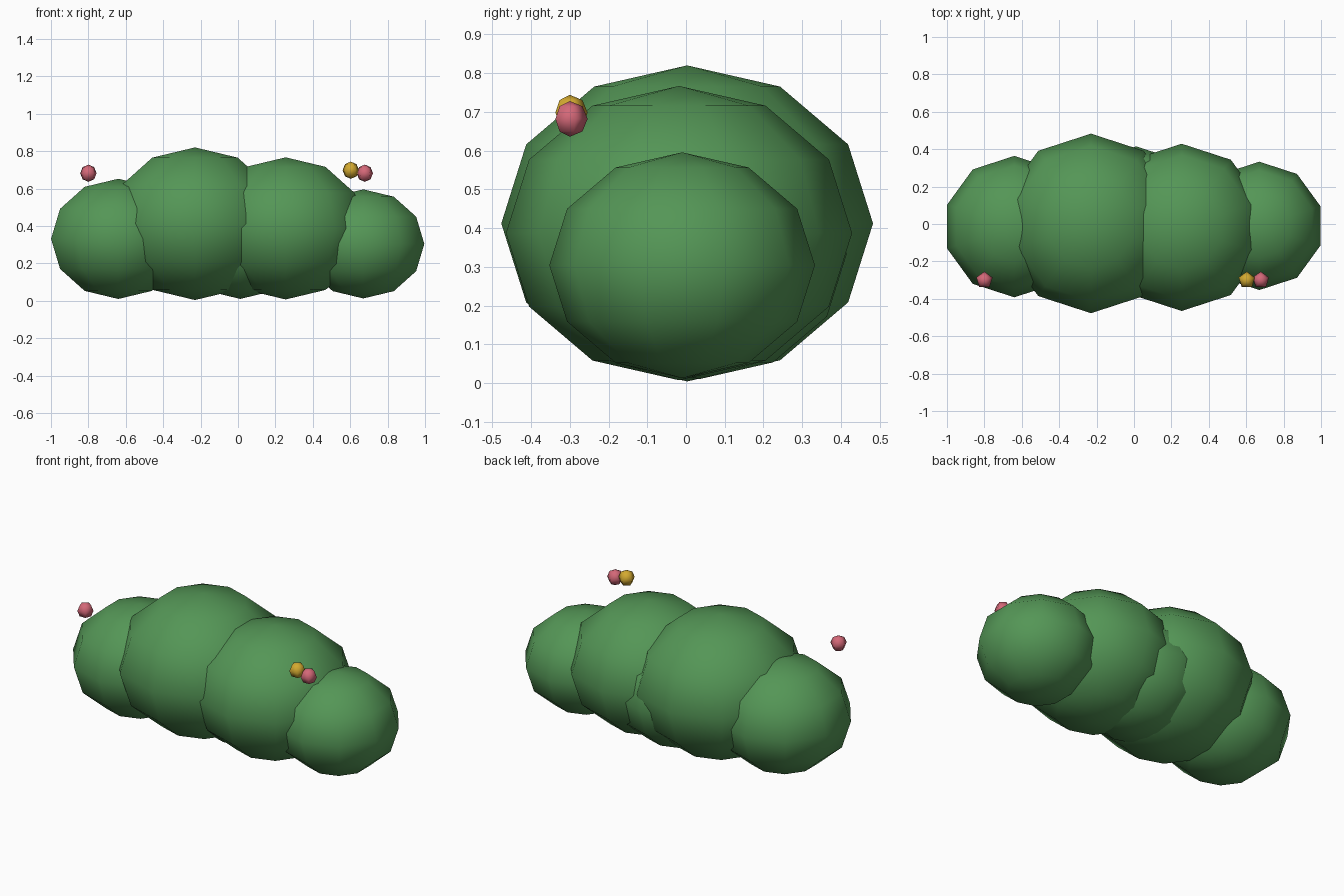
import bpy, bmesh
from mathutils import Matrix

if "Cube" in bpy.data.objects:
    bpy.data.objects.remove(bpy.data.objects["Cube"])


def material(name, rgb):
    # sRGB bytes to linear
    m = bpy.data.materials.new(name)
    lin = [((c / 255 + 0.055) / 1.055) ** 2.4 for c in rgb]
    m.diffuse_color = (*lin, 1)
    m.use_nodes = True
    m.node_tree.nodes["Principled BSDF"].inputs["Base Color"].default_value = m.diffuse_color
    return m


leaf = material("leaf_green", (84, 150, 86))
pink = material("berry_pink", (212, 104, 120))
gold = material("berry_gold", (212, 170, 48))


def ball(name, loc, r, rz, segments, rings, mat):
    """Low-poly smooth ball with its poles on z and a vertex column facing +y."""
    bm = bmesh.new()
    bmesh.ops.create_uvsphere(bm, u_segments=segments, v_segments=rings, radius=1,
                              matrix=Matrix.Diagonal((r, r, rz, 1)))
    for f in bm.faces:
        f.smooth = True
    me = bpy.data.meshes.new(name)
    bm.to_mesh(me)
    bm.free()
    me.materials.append(mat)
    ob = bpy.data.objects.new(name, me)
    ob.location = loc
    bpy.context.collection.objects.link(ob)
    return ob


# Leafy clumps: slightly squashed overlapping balls
for name, loc, r in [
    ("clump_left", (-0.64, -0.014, 0.331), 0.378),
    ("clump_tall", (-0.23, 0.003, 0.412), 0.480),
    ("clump_back", (0.012, 0.035, 0.333), 0.380),
    ("clump_middle", (0.255, -0.018, 0.387), 0.447),
    ("clump_right", (0.67, -0.01, 0.304), 0.343),
]:
    ball(name, loc, r, r * 0.85, 10, 6, leaf)

# Berries
for name, loc, mat in [
    ("berry_left", (-0.80, -0.30, 0.682), pink),
    ("berry_middle", (0.603, -0.30, 0.698), gold),
    ("berry_right", (0.678, -0.30, 0.682), pink),
]:
    ball(name, loc, 0.046, 0.046, 5, 4, mat)
